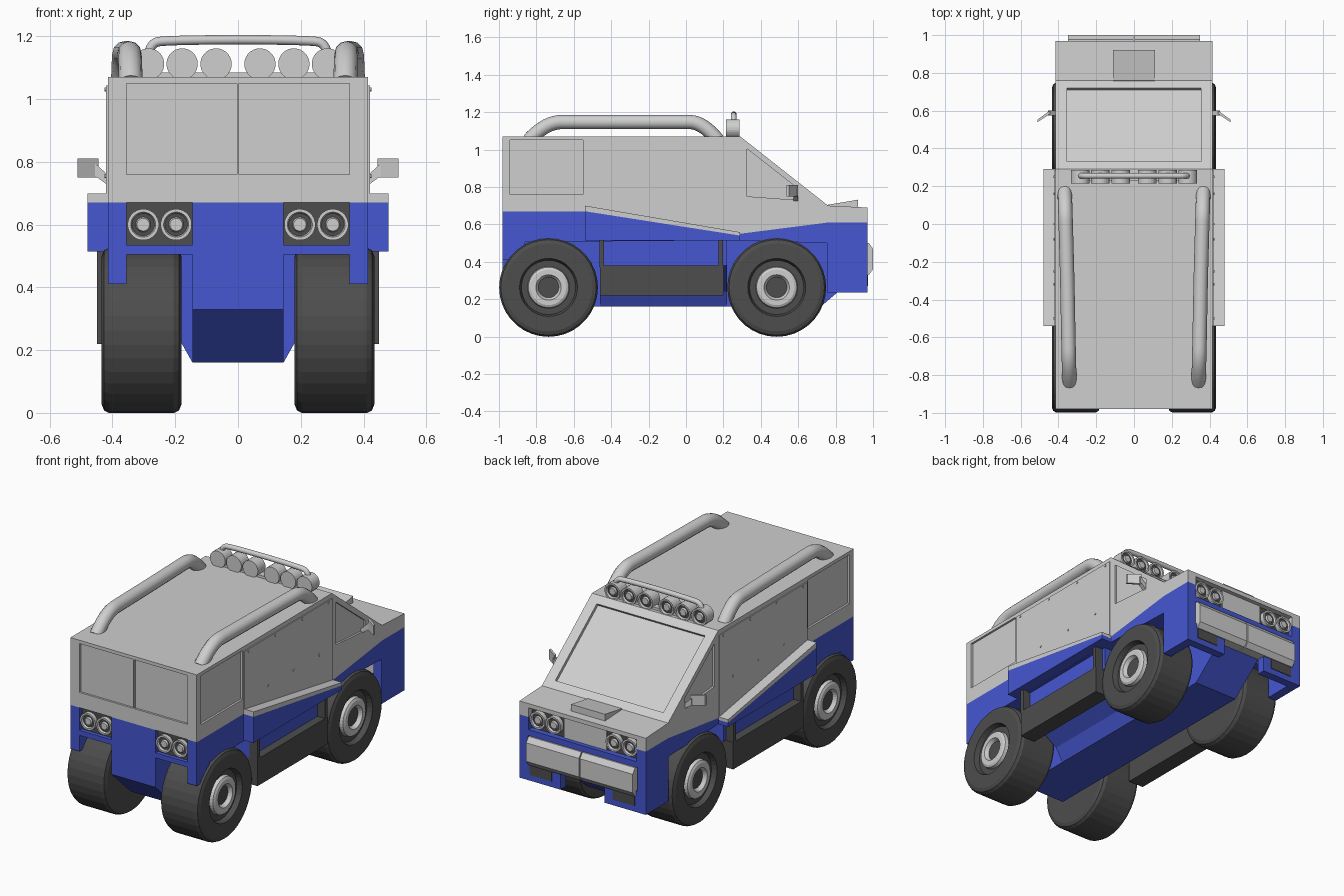
import bpy, bmesh, math
from mathutils import Vector

if "Cube" in bpy.data.objects:
    bpy.data.objects.remove(bpy.data.objects["Cube"])


def material(name, rgb):
    m = bpy.data.materials.new(name)
    m.diffuse_color = (*rgb, 1)
    m.use_nodes = True
    m.node_tree.nodes["Principled BSDF"].inputs["Base Color"].default_value = m.diffuse_color
    return m


GREY = material("light_grey", (0.62, 0.62, 0.62))
BLUE = material("body_blue", (0.058, 0.095, 0.63))
DARK = material("dark_grey", (0.075, 0.075, 0.075))
SIDES = ((1, "right"), (-1, "left"))


def finish(name, bm, mats):
    bmesh.ops.recalc_face_normals(bm, faces=bm.faces)
    me = bpy.data.meshes.new(name)
    bm.to_mesh(me)
    bm.free()
    for m in mats:
        me.materials.append(m)
    ob = bpy.data.objects.new(name, me)
    bpy.context.collection.objects.link(ob)
    return ob


def prism(name, pts, a, b, mat, axis="x"):
    """Outline in the plane across the axis, extruded from a to b."""
    place = {"x": lambda p, t: (t, p[0], p[1]),
             "y": lambda p, t: (p[0], t, p[1]),
             "z": lambda p, t: (p[0], p[1], t)}[axis]
    bm = bmesh.new()
    lo = [bm.verts.new(place(p, a)) for p in pts]
    hi = [bm.verts.new(place(p, b)) for p in pts]
    bm.faces.new(lo)
    bm.faces.new(hi)
    n = len(pts)
    for i in range(n):
        j = (i + 1) % n
        bm.faces.new((lo[i], lo[j], hi[j], hi[i]))
    return finish(name, bm, [mat])


def box(name, x, y, z, mat):
    return prism(name, [(y[0], z[0]), (y[1], z[0]), (y[1], z[1]), (y[0], z[1])], x[0], x[1], mat)


def lathe(name, profile, origin, axis, mats, ids, n=24):
    """Spin (radius, distance along axis) points; ids give the material of each band."""
    axis = Vector(axis)
    u = axis.orthogonal().normalized()
    v = axis.cross(u)
    bm = bmesh.new()
    rings = []
    for r, t in profile:
        c = Vector(origin) + axis * t
        k = 1 if r == 0 else n
        rings.append([bm.verts.new(c + r * (u * math.cos(q) + v * math.sin(q)))
                      for q in (2 * math.pi * (i + 0.5) / n for i in range(k))])
    for A, B, mid in zip(rings, rings[1:], ids):
        for i in range(n):
            j = (i + 1) % n
            quad = [A[i % len(A)], A[j % len(A)], B[j % len(B)], B[i % len(B)]]
            bm.faces.new(list(dict.fromkeys(quad))).material_index = mid
    return finish(name, bm, mats)


def cut(ob, cutter):
    mod = ob.modifiers.new("cut", "BOOLEAN")
    mod.operation = "DIFFERENCE"
    mod.solver = "EXACT"
    mod.object = cutter
    bpy.context.view_layer.objects.active = ob
    bpy.ops.object.modifier_apply(modifier=mod.name)
    bpy.data.objects.remove(cutter)


def tube(name, pts, radius):
    cu = bpy.data.curves.new(name, "CURVE")
    cu.dimensions = "3D"
    cu.bevel_depth = radius
    cu.bevel_resolution = 4
    cu.use_fill_caps = True
    sp = cu.splines.new("NURBS")
    sp.points.add(len(pts) - 1)
    for p, co in zip(sp.points, pts):
        p.co = (*co, 1)
    sp.use_endpoint_u = True
    sp.order_u = 3
    sp.resolution_u = 8
    cu.materials.append(GREY)
    ob = bpy.data.objects.new(name, cu)
    bpy.context.collection.objects.link(ob)
    return ob


def lamp(name, origin, direction, depth):
    d = depth
    lathe(name, [(0, 0), (.05, 0), (.05, d), (.04, d), (.036, d - .012), (.024, d - .012), (.02, d - .002), (0, d - .002)],
          origin, (0, direction, 0), [GREY, DARK], [0, 0, 0, 0, 1, 0, 0])


# Upper cabin and lower painted body, split along the waistline
waist = [(-.98, .67), (-.54, .67), (.29, .55), (.76, .61), (.97, .61)]
cabin = prism("cabin", waist + [(.97, .69), (.76, .70), (.29, 1.07), (-.98, 1.07)], -.415, .415, GREY)
lower = prism("lower_body", waist + [(.97, .50), (.75, .50), (.25, .515), (-.98, .505)], -.415, .415, BLUE)

# Recessed windscreen, windows and lamp bays


def on_slope(y, off):
    return (y + .619 * off, 1.07 - (y - .29) * .787 + .786 * off)


cut(cabin, prism("cutter", [on_slope(.33, -.018), on_slope(.72, -.018),
                            on_slope(.72, .05), on_slope(.33, .05)], -.355, .355, GREY))
for s, side in SIDES:
    cut(cabin, box("cutter", (s * .003, s * .355), (-1.1, -.968), (.76, 1.05), GREY))
    cut(cabin, box("cutter", (s * .403, s * .5), (-.94, -.55), (.76, 1.05), GREY))
    cut(cabin, prism("cutter", [(.325, .75), (.60, .73), (.60, .79), (.325, 1.005)], s * .403, s * .5, GREY))
    cut(lower, box("cutter", (s * .145, s * .355), (-1.1, -.95), (.535, .70), BLUE))
for ob in (cabin, lower):
    cut(ob, box("cutter", (-.355, .355), (.93, 1.1), (.535, .665), GREY))
box("nose_centre_panel", (-.14, .14), (.92, .945), (.535, .665), GREY)

# Hood scoop
prism("hood_scoop", [(.75, .695), (.92, .69), (.92, .732), (.76, .705)], -.112, .112, GREY)

# Underbody: central spine and wide hull between the axles
prism("spine", [(-.98, .54), (-.98, .33), (-.80, .16), (.72, .16), (.92, .33), (.92, .54)], -.145, .145, BLUE)
prism("hull", [(-.145, .16), (.145, .16), (.19, .24), (.40, .38), (.40, .53),
               (-.40, .53), (-.40, .38), (-.19, .24)], -.46, .22, BLUE, "y")

for s, side in SIDES:
    # Side flares with grey caps
    prism("flare_" + side, [(-.54, .67), (.29, .54), (.29, .515), (-.54, .515)], s * .41, s * .48, BLUE)
    prism("flare_cap_" + side, [(-.54, .70), (.29, .558), (.29, .54), (-.54, .67)], s * .41, s * .48, GREY)
    # Raised door panel and its bolts
    prism("door_" + side, [(-.54, .68), (.285, .54), (.285, 1.043), (-.54, 1.043)], s * .41, s * .421, GREY)
    for y, z in ((-.50, 1.03), (-.25, 1.03), (0, 1.03), (.25, 1.03), (-.32, .755), (-.08, .755), (.16, .755)):
        lathe("door_bolt_" + side, [(0, 0), (.007, 0), (.007, .008), (0, .008)],
              (s * .417, y, z), (s, 0, 0), [GREY], [0, 0, 0], 8)
    # Side step and its hangers
    box("side_step_" + side, (s * .35, s * .45), (-.46, .20), (.22, .38), DARK)
    for y in (-.45, .185):
        box("step_hanger_" + side, (s * .40, s * .45), (y - .012, y + .012), (.37, .52), DARK)
    # Rear corner skirts and rear lamps
    box("rear_skirt_" + side, (s * .355, s * .415), (-.98, -.86), (.41, .52), BLUE)
    box("rear_lamp_panel_" + side, (s * .145, s * .355), (-.957, -.945), (.535, .67), DARK)
    # Nose side panels, lower front wall and grilles
    box("nose_side_" + side, (s * .36, s * .415), (.755, .97), (.235, .54), BLUE)
    box("nose_wall_" + side, (s * .145, s * .36), (.92, .97), (.235, .36), BLUE)
    box("lower_grille_" + side, (s * .20, s * .345), (.965, .974), (.27, .335), DARK)
    box("headlamp_panel_" + side, (s * .14, s * .355), (.92, .937), (.535, .665), DARK)
    for x in (.197, .302):
        lamp("rear_lamp_" + side, (s * x, -.95, .60), -1, .03)
        lamp("headlamp_" + side, (s * x, .935, .60), 1, .03)
    # Front bumper halves
    prism("bumper_" + side, [(.88, .50), (.978, .50), (1.0, .47), (1.0, .36), (.978, .33), (.88, .33)],
          s * .003, s * .35, GREY)
    # Door mirrors
    prism("mirror_" + side, [(s * .445, .60), (s * .512, .552), (s * .512, .538), (s * .445, .583)],
          .75, .81, GREY, "z")
    prism("mirror_arm_" + side, [(s * .40, .715), (s * .455, .755), (s * .455, .795), (s * .40, .745)],
          .575, .60, GREY, "y")
    # Roof tubes
    tube("roof_tube_" + side, [(s * x, y, z) for x, y, z in (
        (.342, -.84, 1.05), (.344, -.75, 1.147), (.348, -.58, 1.147), (.353, -.3, 1.147),
        (.36, -.05, 1.147), (.364, .09, 1.147), (.367, .17, 1.05))], .038)
    # Roof lamps
    for x in (.07, .178, .285):
        lamp("roof_lamp_" + side, (s * x, .215, 1.112), 1, .072)
    # Wheels: tyre with recessed rim and grey hub ring
    for y, end in ((.485, "front"), (-.735, "rear")):
        lathe(f"wheel_{end}_{side}",
              [(0, 0), (.235, 0), (.255, .008), (.264, .025), (.264, .23), (.255, .247), (.235, .255),
               (.155, .255), (.145, .225), (.112, .225), (.108, .245), (.095, .252), (.068, .252),
               (.055, .23), (0, .23)],
              (s * .18, y, .263), (s, 0, 0), [DARK, GREY],
              [0] * 9 + [1] * 4 + [0], 36)

# Roof lamp guard and mounting strip
tube("lamp_guard", [(-.285, .255, 1.14), (-.28, .255, 1.18), (-.22, .255, 1.187), (0, .255, 1.19),
                    (.22, .255, 1.187), (.28, .255, 1.18), (.285, .255, 1.14)], .015)
box("lamp_mount", (-.31, .31), (.23, .27), (1.06, 1.085), GREY)

# Turn the tubes into smooth meshes
bpy.ops.object.select_all(action="DESELECT")
tubes = [o for o in bpy.context.collection.objects if o.type == "CURVE"]
for o in tubes:
    o.select_set(True)
bpy.context.view_layer.objects.active = tubes[0]
bpy.ops.object.convert(target="MESH")
bpy.ops.object.shade_smooth_by_angle(angle=math.radians(40))
